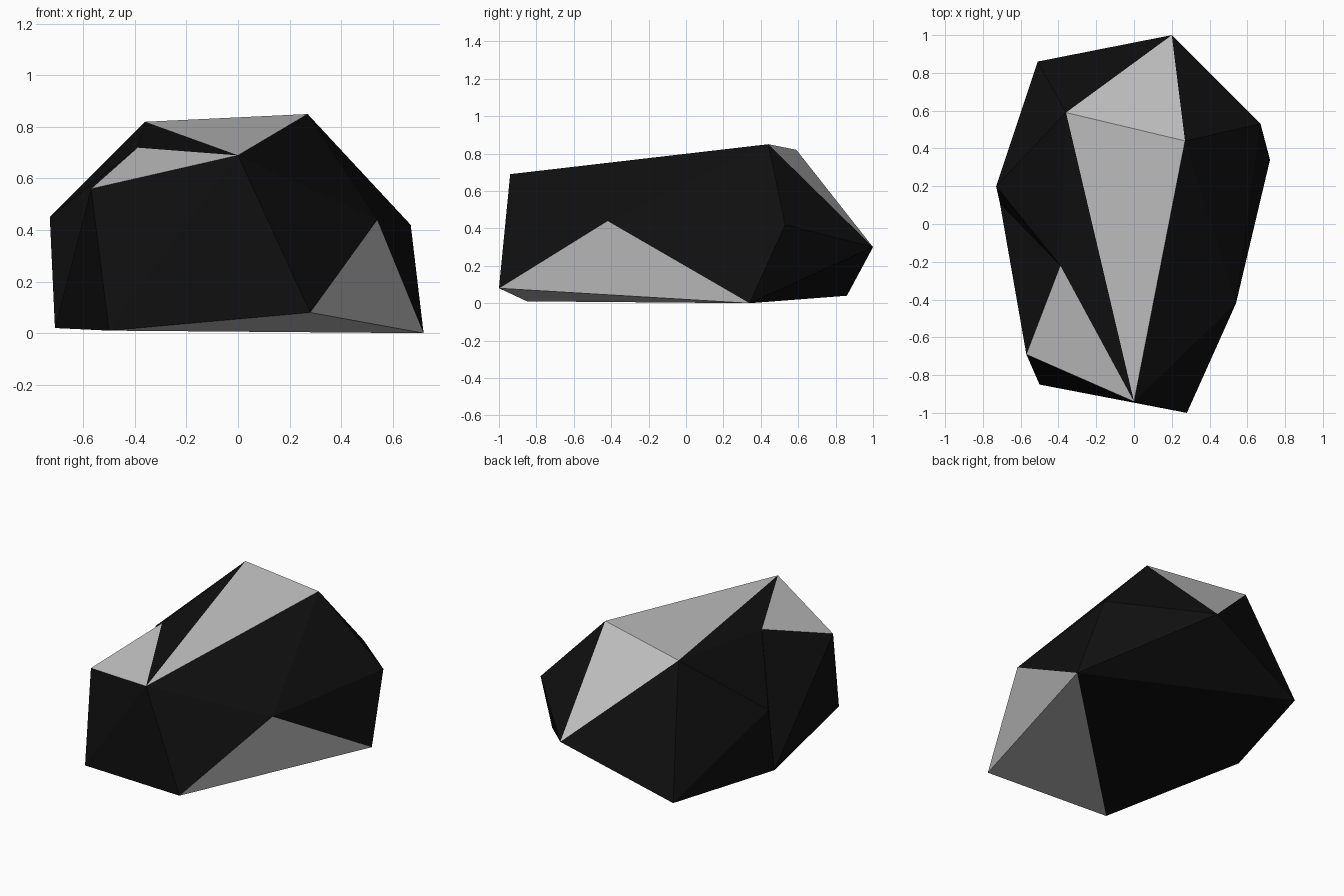
import bpy
import bmesh

cube = bpy.data.objects.get("Cube")
if cube:
    bpy.data.objects.remove(cube, do_unlink=True)


def make_material(name, value):
    mat = bpy.data.materials.new(name)
    mat.use_nodes = True
    colour = (value, value, value, 1)
    mat.diffuse_color = colour
    bsdf = next(n for n in mat.node_tree.nodes if n.type == "BSDF_PRINCIPLED")
    bsdf.inputs["Base Color"].default_value = colour
    return mat


# Corners of the boulder, named by letter
corners = {
    # crest
    "K": (.27, .44, .85), "L": (-.36, .59, .82), "F": (0, -.94, .69), "M": (-.39, -.22, .72),
    # waist
    "A": (.20, 1, .30), "C": (-.73, .20, .45), "D": (-.57, -.69, .56),
    "H": (.54, -.42, .44), "J": (.67, .53, .42),
    # foot
    "B": (-.51, .86, .04), "P": (-.71, .11, .02), "E": (-.50, -.85, .01),
    "G": (.28, -1, .08), "I": (.72, .34, 0),
}

# Facets, each spelled by its three corners
pale_facets = "KLF KLA DFM GHI GEI".split()
dark_facets = (
    "LFM LMC CMP PMD "          # notch beside the crest
    "DPE DEF FEG FGH "          # front
    "IHJ FKH HKJ KJA JIA "      # +x side
    "AIB ALB LBC CBP "          # back and -x side
    "EIP IBP"                   # underside
).split()

bm = bmesh.new()
verts = {key: bm.verts.new(co) for key, co in corners.items()}
for index, facets in enumerate((dark_facets, pale_facets)):
    for facet in facets:
        face = bm.faces.new([verts[key] for key in facet])
        face.material_index = index
bmesh.ops.recalc_face_normals(bm, faces=bm.faces[:])

mesh = bpy.data.meshes.new("boulder")
bm.to_mesh(mesh)
bm.free()
mesh.materials.append(make_material("black_stone", .005))
mesh.materials.append(make_material("pale_grey_stone", .55))
boulder = bpy.data.objects.new("boulder", mesh)
bpy.context.collection.objects.link(boulder)
